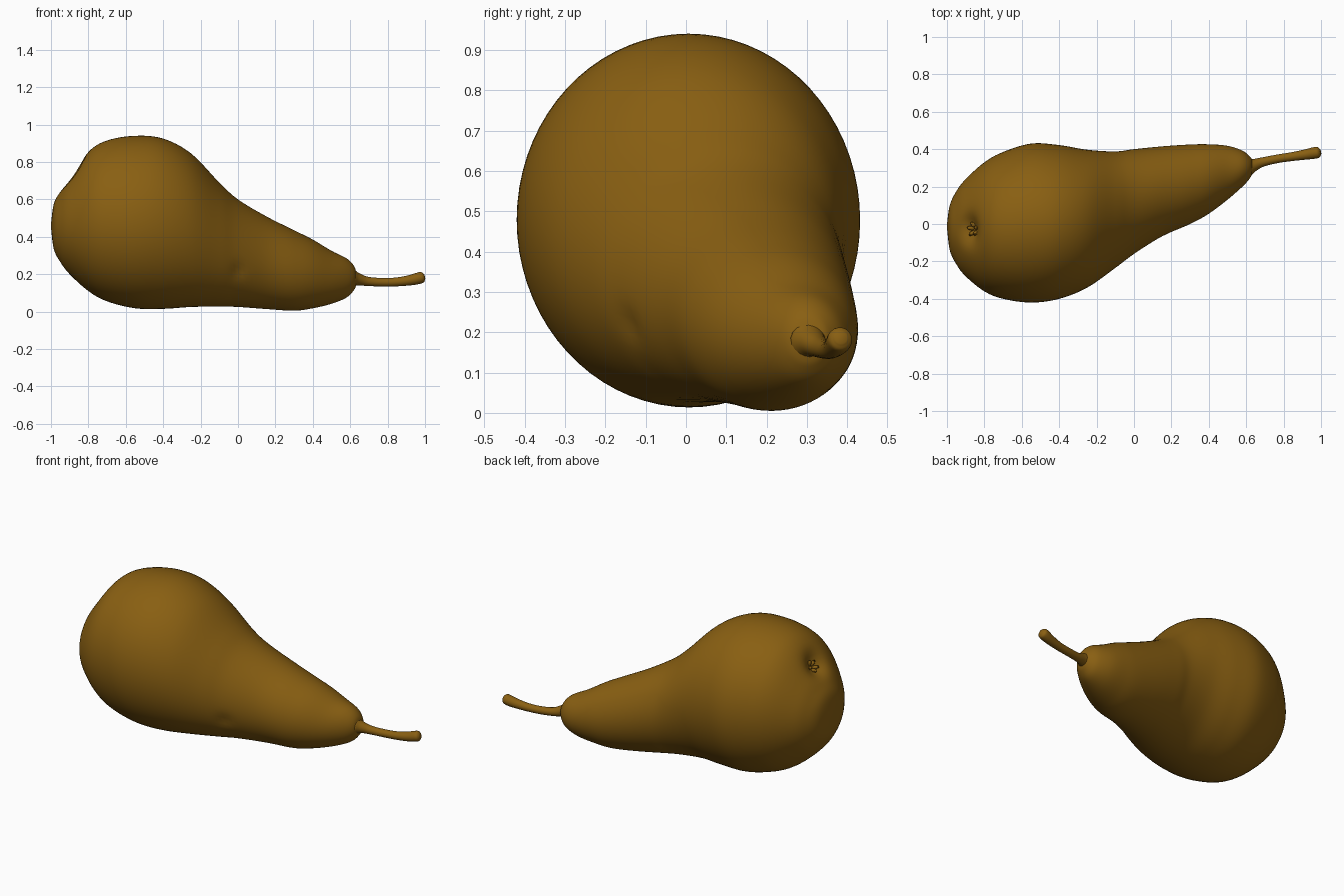
import bpy, bmesh, math
from mathutils import Vector

if "Cube" in bpy.data.objects:
    bpy.data.objects.remove(bpy.data.objects["Cube"])

skin = bpy.data.materials.new("russet brown")
skin.diffuse_color = (0.25, 0.115, 0.006, 1)
skin.use_nodes = True
skin.node_tree.nodes["Principled BSDF"].inputs["Base Color"].default_value = skin.diffuse_color

# body stations: x, y min, y max, z min, z max
STATIONS = [
    (-1.0, -0.02, 0.0, 0.45, 0.47), (-0.985, -0.14, 0.10, 0.335, 0.575),
    (-0.95, -0.215, 0.175, 0.265, 0.645), (-0.9, -0.28, 0.24, 0.20, 0.725),
    (-0.8, -0.36, 0.33, 0.11, 0.855), (-0.7, -0.40, 0.385, 0.055, 0.915),
    (-0.55, -0.42, 0.43, 0.018, 0.94), (-0.4, -0.40, 0.422, 0.015, 0.925),
    (-0.25, -0.34, 0.397, 0.025, 0.845), (-0.1, -0.235, 0.388, 0.027, 0.69),
    (0.0, -0.16, 0.40, 0.025, 0.60), (0.15, -0.066, 0.415, 0.014, 0.51),
    (0.3, 0.0, 0.425, 0.005, 0.435), (0.4, 0.055, 0.426, 0.018, 0.385),
    (0.5, 0.13, 0.418, 0.042, 0.325), (0.58, 0.20, 0.392, 0.075, 0.285),
    (0.62, 0.245, 0.36, 0.115, 0.245), (0.635, 0.28, 0.34, 0.15, 0.20)]
# stem stations: x, y, z, radius
STEM = [(0.61, 0.305, 0.178, 0.05), (0.64, 0.315, 0.173, 0.034), (0.69, 0.332, 0.162, 0.025),
        (0.77, 0.349, 0.157, 0.023), (0.85, 0.361, 0.159, 0.024), (0.92, 0.372, 0.168, 0.028),
        (0.96, 0.379, 0.177, 0.031), (0.985, 0.383, 0.184, 0.029), (0.997, 0.385, 0.187, 0.015)]


def spline(points, steps):
    """Smooth curve through points of any dimension."""
    p = [Vector(q) for q in points]
    out = []
    for i in range(len(p) - 1):
        d = p[i + 1] - p[i]
        m0 = (p[i + 1] - p[i - 1]) / 2 if i else d
        m1 = (p[i + 2] - p[i]) / 2 if i + 2 < len(p) else d
        # limit tangents where station spacing changes
        if m0.length > 1.3 * d.length:
            m0 *= 1.3 * d.length / m0.length
        if m1.length > 1.3 * d.length:
            m1 *= 1.3 * d.length / m1.length
        for s in range(steps):
            t = s / steps
            out.append(p[i] * (2*t**3 - 3*t**2 + 1) + m0 * (t**3 - 2*t**2 + t)
                       + p[i + 1] * (3*t**2 - 2*t**3) + m1 * (t**3 - t**2))
    return out + [p[-1]]


def loft(name, rings):
    """Skin closed rings into a smooth capped object."""
    bm = bmesh.new()
    rows = [[bm.verts.new(v) for v in r] for r in rings]
    n = len(rows[0])
    for a, b in zip(rows, rows[1:]):
        for k in range(n):
            bm.faces.new((a[k], a[(k + 1) % n], b[(k + 1) % n], b[k]))
    bm.faces.new(rows[0])
    bm.faces.new(rows[-1])
    bmesh.ops.recalc_face_normals(bm, faces=bm.faces)
    me = bpy.data.meshes.new(name)
    bm.to_mesh(me)
    bm.free()
    me.polygons.foreach_set("use_smooth", [True] * len(me.polygons))
    me.materials.append(skin)
    ob = bpy.data.objects.new(name, me)
    bpy.context.collection.objects.link(ob)
    return ob


# dents: centre, push direction, depth, width
AXIS = Vector((-0.78, -0.04, 0.62)).normalized()
EYE = Vector((-0.88, -0.03, 0.74))
DENTS = [(EYE, -AXIS, 0.05, 0.07),
         (Vector((0.0, -0.14, 0.22)), Vector((0, 1, 0)), 0.012, 0.04)]


def dented(v):
    for c, d, depth, w in DENTS:
        v = v + d * depth * math.exp(-((v - c).length / w) ** 2)
    return v


# fruit body
N = 72
rings = []
for s in spline(STATIONS, 6):
    x, y0, y1, z0, z1 = s[:]
    rings.append([dented(Vector((x, (y0 + y1) / 2 + (y1 - y0) / 2 * math.cos(a),
                                 (z0 + z1) / 2 + (z1 - z0) / 2 * math.sin(a))))
                  for a in (math.tau * k / N for k in range(N))])
loft("pear_body", rings)


def tube(name, points, steps, sides):
    c = spline(points, steps)
    rr = []
    for i, q in enumerate(c):
        t = (c[min(i + 1, len(c) - 1)] - c[max(i - 1, 0)]).xyz.normalized()
        u = t.orthogonal().normalized()
        w = t.cross(u)
        rr.append([q.xyz + q.w * (u * math.cos(a) + w * math.sin(a))
                   for a in (math.tau * k / sides for k in range(sides))])
    return loft(name, rr)


# stem
tube("stem", STEM, 4, 20)

# withered calyx leaves around the blossom end
u = AXIS.orthogonal().normalized()
w = AXIS.cross(u)
base = EYE - AXIS * 0.045
for k in range(5):
    a = math.tau * k / 5 + 0.3
    d = u * math.cos(a) + w * math.sin(a)
    pts = [(base + d * r + AXIS * h, rad) for r, h, rad in
           ((0.016, -0.01, 0.012), (0.024, 0.016, 0.011), (0.034, 0.026, 0.008), (0.038, 0.02, 0.003))]
    tube("calyx_leaf_%d" % (k + 1), [(*p, rad) for p, rad in pts], 3, 8)
